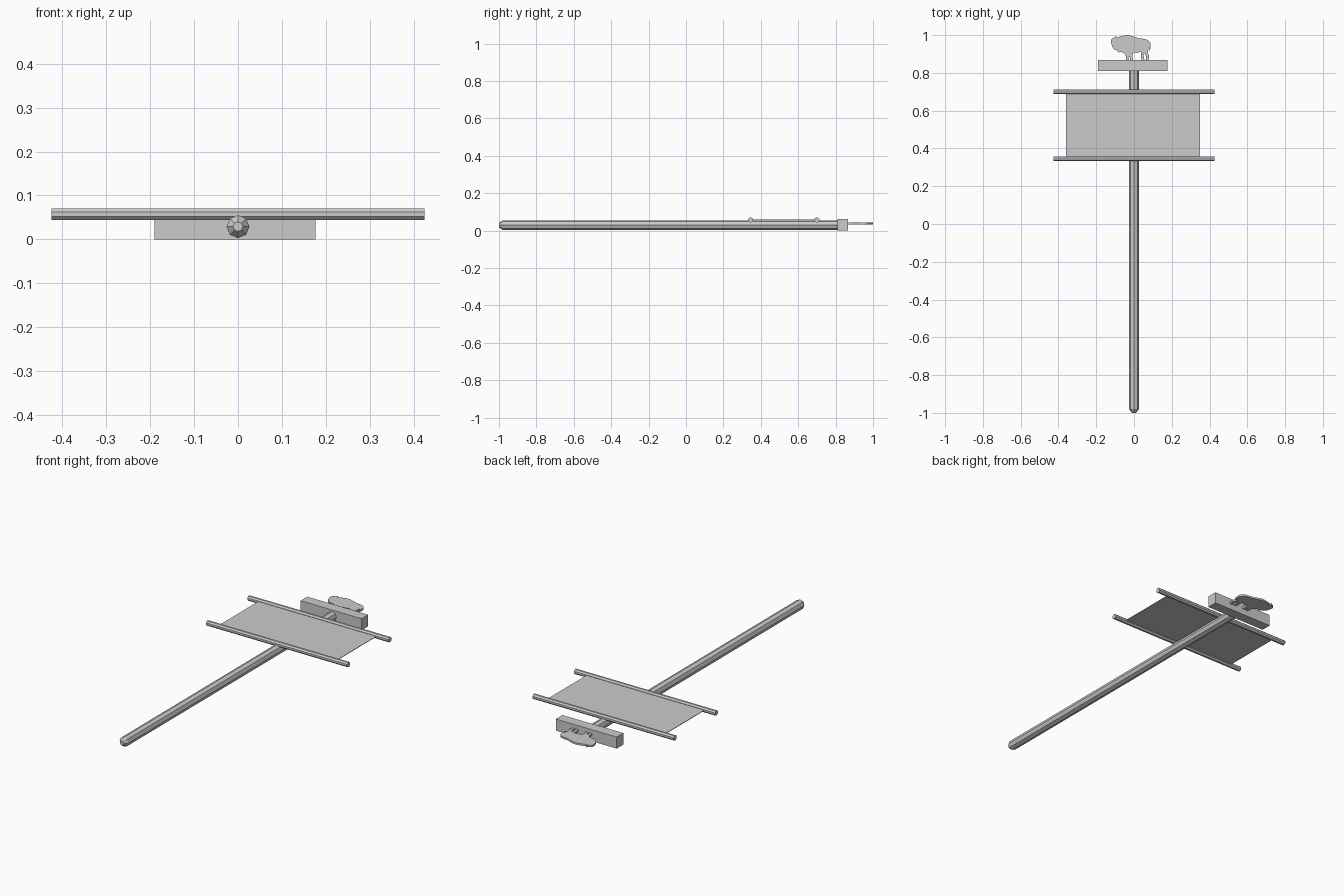
import bpy, bmesh
from math import cos, sin, pi
from mathutils import Vector

if "Cube" in bpy.data.objects:
    bpy.data.objects.remove(bpy.data.objects["Cube"])


def make_object(name, bm):
    bmesh.ops.recalc_face_normals(bm, faces=bm.faces[:])
    mesh = bpy.data.meshes.new(name)
    bm.to_mesh(mesh)
    bm.free()
    obj = bpy.data.objects.new(name, mesh)
    bpy.context.collection.objects.link(obj)
    return obj


def rod(name, rings, axis, centre, sides=8, turn=0.0):
    """Faceted rod through (position, radius) rings along x or y."""
    bm = bmesh.new()
    loops = []
    for pos, r in rings:
        loop = []
        for i in range(sides):
            a = 2 * pi * i / sides + turn
            p = (pos, r * cos(a), r * sin(a)) if axis == 'x' else (r * cos(a), pos, r * sin(a))
            loop.append(bm.verts.new(Vector(centre) + Vector(p)))
        loops.append(loop)
    for a, b in zip(loops, loops[1:]):
        for i in range(sides):
            j = (i + 1) % sides
            bm.faces.new((a[i], a[j], b[j], b[i]))
    bm.faces.new(loops[0])
    bm.faces.new(loops[-1])
    return make_object(name, bm)


def box(name, lo, hi):
    bm = bmesh.new()
    bmesh.ops.create_cube(bm, size=1)
    for v in bm.verts:
        v.co = [(l + h) / 2 + c * (h - l) for l, h, c in zip(lo, hi, v.co)]
    return make_object(name, bm)


def plate(name, outline, z0, z1):
    bm = bmesh.new()
    face = bm.faces.new([bm.verts.new((x, y, z0)) for x, y in outline])
    top = bmesh.ops.extrude_face_region(bm, geom=[face], use_keep_orig=True)
    verts = [g for g in top['geom'] if isinstance(g, bmesh.types.BMVert)]
    bmesh.ops.translate(bm, verts=verts, vec=(0, 0, z1 - z0))
    return make_object(name, bm)


# Long pole with a blunt tapered foot
rod("pole", [(-1.0, 0.011), (-0.98, 0.026), (0.815, 0.026)], 'y', (0, 0, 0.029))

# Two crossbars and the banner sheet stretched between them
for name, y in (("lower_crossbar", 0.345), ("upper_crossbar", 0.70)):
    rod(name, [(-0.425, 0.0138), (0.425, 0.0138)], 'x', (0, y, 0.057), turn=pi / 8)
box("banner_sheet", (-0.36, 0.345, 0.057), (0.35, 0.70, 0.060))

# Pedestal block at the top of the pole
box("pedestal", (-0.19, 0.81, 0.0), (0.177, 0.867, 0.063))

# Flat bison silhouette standing on the pedestal, head to the left
bison = [
    (-0.121, 0.958), (-0.122, 0.975), (-0.112, 0.985), (-0.102, 0.988),
    (-0.097, 0.997), (-0.092, 0.986), (-0.075, 0.992), (-0.050, 0.999),
    (-0.028, 1.000), (0.000, 0.992), (0.025, 0.983), (0.055, 0.980),
    (0.075, 0.973), (0.087, 0.957), (0.088, 0.935), (0.083, 0.915),
    (0.080, 0.938), (0.076, 0.925), (0.073, 0.905), (0.080, 0.890),
    (0.077, 0.865), (0.062, 0.865), (0.064, 0.888), (0.056, 0.905),
    (0.050, 0.893), (0.056, 0.865), (0.042, 0.865), (0.036, 0.890),
    (0.038, 0.912), (0.015, 0.906), (-0.004, 0.908), (-0.008, 0.890),
    (-0.006, 0.865), (-0.020, 0.865), (-0.022, 0.885), (-0.029, 0.883),
    (-0.026, 0.865), (-0.042, 0.865), (-0.042, 0.888), (-0.052, 0.904),
    (-0.068, 0.912), (-0.082, 0.908), (-0.092, 0.920), (-0.104, 0.922),
    (-0.114, 0.937),
]
plate("bison", bison, 0.032, 0.042)
